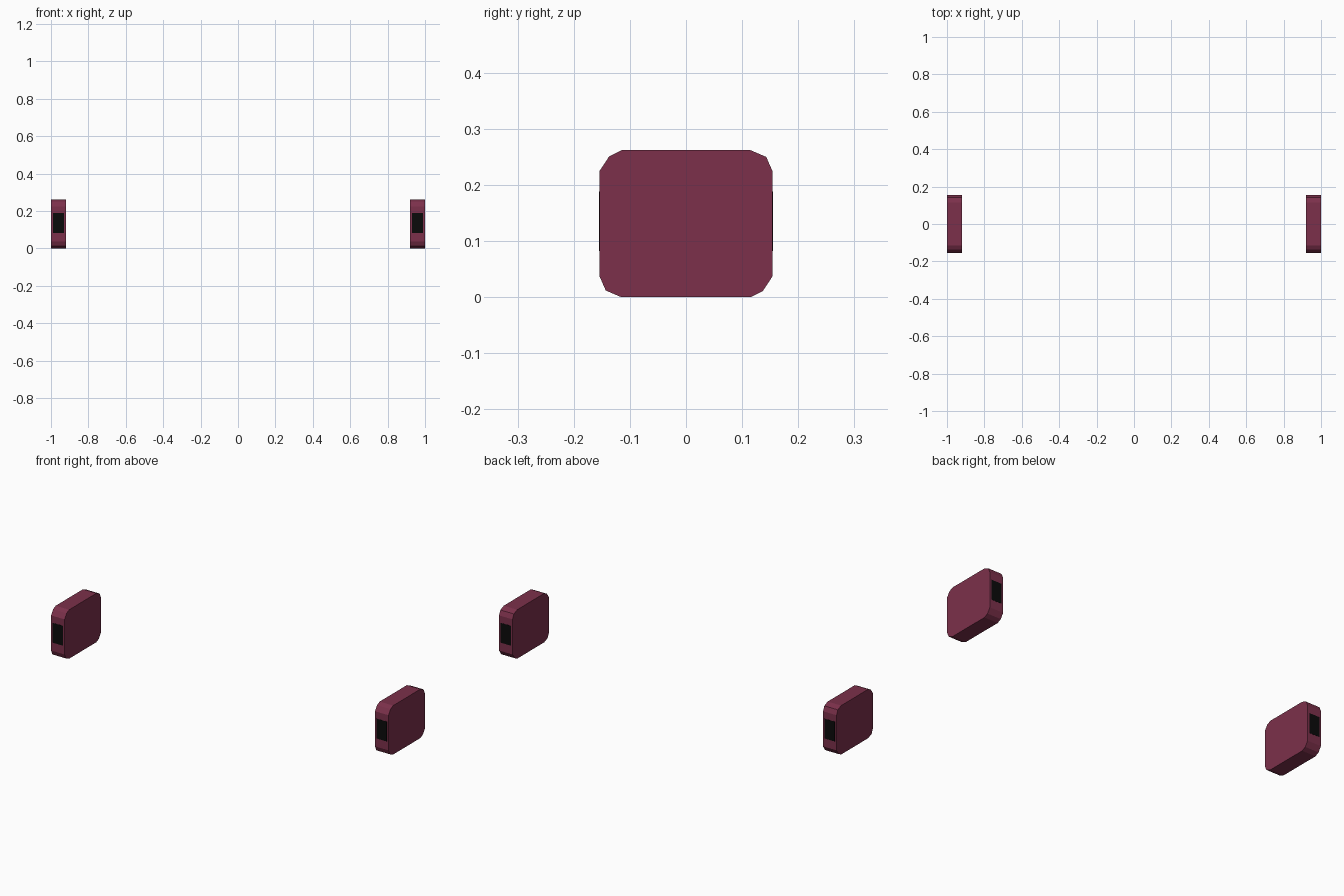
import bpy, bmesh

if "Cube" in bpy.data.objects:
    bpy.data.objects.remove(bpy.data.objects["Cube"])

HALF_Y, HEIGHT, THICK = 0.154, 0.262, 0.08


def material(name, color):
    m = bpy.data.materials.new(name)
    m.diffuse_color = color
    m.use_nodes = True
    m.node_tree.nodes["Principled BSDF"].inputs["Base Color"].default_value = m.diffuse_color
    return m


maroon = material("maroon", (0.2, 0.03, 0.07, 1))
black = material("black", (0.003, 0.003, 0.003, 1))


def prism(name, profile, x0, x1, mat):
    """Extrude a (y, z) profile from x0 to x1."""
    bm = bmesh.new()
    face = bm.faces.new([bm.verts.new((x0, y, z)) for y, z in profile])
    ext = bmesh.ops.extrude_face_region(bm, geom=[face])["geom"]
    bmesh.ops.translate(bm, vec=(x1 - x0, 0, 0),
                        verts=[v for v in ext if isinstance(v, bmesh.types.BMVert)])
    bmesh.ops.recalc_face_normals(bm, faces=bm.faces)
    me = bpy.data.meshes.new(name)
    bm.to_mesh(me)
    bm.free()
    me.materials.append(mat)
    ob = bpy.data.objects.new(name, me)
    bpy.context.collection.objects.link(ob)
    return ob


# Half of the rounded outline; the other half is the same turned 180 degrees
half = [(HALF_Y, 0.037), (HALF_Y, 0.225), (0.143, 0.250),
        (0.115, HEIGHT), (-0.115, HEIGHT), (-0.137, 0.251)]
outline = half + [(-y, HEIGHT - z) for y, z in half]

for side, cx in (("left", -0.96), ("right", 0.96)):
    # Rounded side block
    prism(f"{side}_block", outline, cx - THICK / 2, cx + THICK / 2, maroon)
    # Black panels set nearly flush in the front and back ends
    for end, s in (("front", -1), ("back", 1)):
        a, b = s * (HALF_Y - 0.004), s * (HALF_Y + 0.0008)
        prism(f"{side}_{end}_panel", [(a, 0.082), (b, 0.082), (b, 0.188), (a, 0.188)],
              cx - 0.03, cx + 0.03, black)
